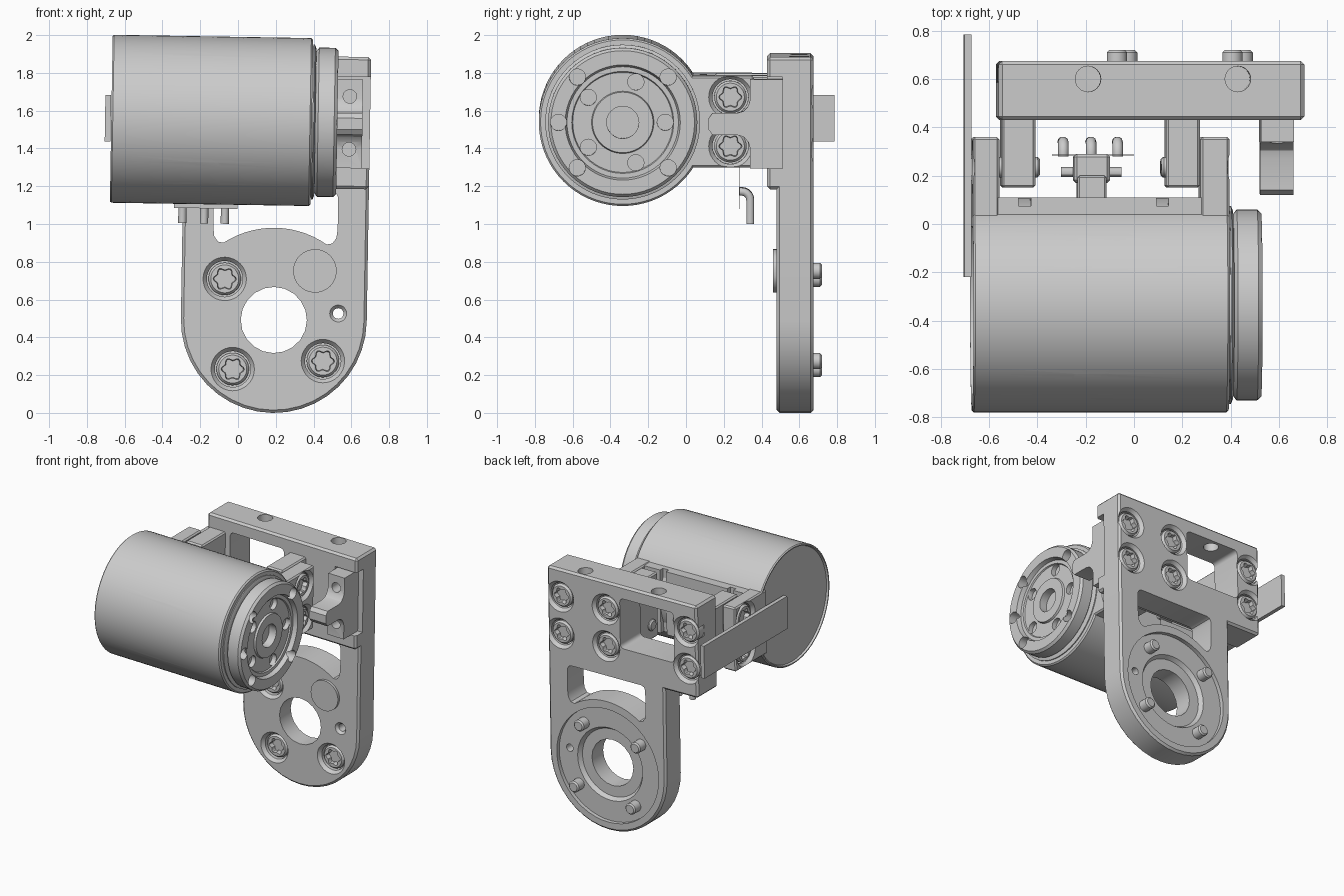
import bpy, bmesh, math
from math import sin, cos, pi, radians
from mathutils import Matrix, Vector

if "Cube" in bpy.data.objects:
    bpy.data.objects.remove(bpy.data.objects["Cube"])

def frame(ex, ey, ez, o=(0, 0, 0)):
    m = Matrix((ex, ey, ez)).transposed().to_4x4()
    m.translation = Vector(o)
    return m

# local z axis of each frame: X = right, F = towards front, B = towards back, L = left
def X(o=(0, 0, 0)): return frame((0, 1, 0), (0, 0, 1), (1, 0, 0), o)
def L(o=(0, 0, 0)): return frame((0, -1, 0), (0, 0, 1), (-1, 0, 0), o)
def F(o=(0, 0, 0)): return frame((1, 0, 0), (0, 0, 1), (0, -1, 0), o)
def B(o=(0, 0, 0)): return frame((-1, 0, 0), (0, 0, 1), (0, 1, 0), o)
def Z(o=(0, 0, 0)): return Matrix.Translation(o)

def finish(name, bm, m):
    bmesh.ops.recalc_face_normals(bm, faces=bm.faces)
    bm.transform(m)
    me = bpy.data.meshes.new(name)
    bm.to_mesh(me)
    bm.free()
    ob = bpy.data.objects.new(name, me)
    bpy.context.collection.objects.link(ob)
    return ob

def prism(name, pts, lo, hi, m, chamfer=0):
    bm = bmesh.new()
    f = bm.faces.new([bm.verts.new((p[0], p[1], lo)) for p in pts])
    ret = bmesh.ops.extrude_face_region(bm, geom=[f])
    bmesh.ops.translate(bm, vec=(0, 0, hi - lo),
                        verts=[v for v in ret['geom'] if isinstance(v, bmesh.types.BMVert)])
    bmesh.ops.recalc_face_normals(bm, faces=bm.faces)
    if chamfer:
        es = [e for e in bm.edges if e.calc_face_angle(0) > radians(50)]
        bmesh.ops.bevel(bm, geom=es, offset=chamfer, segments=1, affect='EDGES', profile=0.5)
    return finish(name, bm, m)

def rrect(x0, y0, x1, y1, r, n=4):
    out = []
    for k, (cx, cy) in enumerate(((x1 - r, y1 - r), (x0 + r, y1 - r), (x0 + r, y0 + r), (x1 - r, y0 + r))):
        out += [(cx + r * cos((k + i / n) * pi / 2), cy + r * sin((k + i / n) * pi / 2)) for i in range(n + 1)]
    return out

def box(name, a, b, chamfer=0):
    return prism(name, [(a[0], a[1]), (b[0], a[1]), (b[0], b[1]), (a[0], b[1])], a[2], b[2], Z(), chamfer)

def lathe(name, prof, m, n=32):
    """prof: (radius, height[, lobed]) points, from axis to axis"""
    bm = bmesh.new()
    rings = []
    for p in prof:
        k = 0.14 if len(p) > 2 else 0
        rings.append([bm.verts.new((p[0] * (1 + k * cos(6 * t)) * cos(t), p[0] * (1 + k * cos(6 * t)) * sin(t), p[1]))
                      for t in (2 * pi * i / n for i in range(n))])
    for a, b in zip(rings, rings[1:]):
        for i in range(n):
            bm.faces.new((a[i], a[(i + 1) % n], b[(i + 1) % n], b[i]))
    bmesh.ops.remove_doubles(bm, verts=bm.verts, dist=1e-5)
    return finish(name, bm, m)

def rod(name, r, lo, hi, m, n=24):
    return lathe(name, [(0, lo), (r, lo), (r, hi), (0, hi)], m, n)

def boolean(ob, tools, op='DIFFERENCE'):
    for t in tools:
        t.hide_render = True
        md = ob.modifiers.new('bool', 'BOOLEAN')
        md.operation, md.object, md.solver = op, t, 'EXACT'
    bpy.context.view_layer.update()
    me = bpy.data.meshes.new_from_object(ob.evaluated_get(bpy.context.evaluated_depsgraph_get()))
    ob.modifiers.clear()
    ob.data = me
    for t in tools:
        bpy.data.objects.remove(t)

def screw(name, m, length):
    lathe(name, [(0, -length), (.032, -length), (.042, -length + .01), (.042, -.07), (.086, -.07), (.086, -.015),
                 (.074, 0), (.054, 0, 1), (.05, -.035, 1), (0, -.035)], m, 36)

def counterbore(m, depth=.07, r=.095):
    return lathe('cutter', [(0, .02), (r + .02, .02), (r + .02, 0), (r, -.025), (r, -depth), (0, -depth)], m)

# bracket: thick upper plate plus rounded lower plate
CX, CZ, R = .198, .495, .492
arc = lambda r, a, b, n: [(CX + r * cos(radians(a + (b - a) * i / n)), CZ + r * sin(radians(a + (b - a) * i / n)))
                          for i in range(n + 1)]
bracket = prism('bracket', [(-.575, 1.195), (.69, 1.195), (.69, 1.895), (-.575, 1.895)], -.675, -.43, F(), .015)
lower = prism('lower_plate', arc(R, 180, 360, 20) + [(.69, 1.5), (CX - R, 1.5)], -.675, -.48, F(), .015)
boolean(bracket, [lower], 'UNION')
opening = (arc(R - .004, 56, 124, 14) + [(-.105, .905), (-.125, .935), (-.13, .98), (-.13, 1.15), (-.12, 1.17), (-.1, 1.18),
           (.498, 1.18), (.518, 1.17), (.528, 1.15), (.528, .98), (.522, .935), (.502, .905)])
hub_screws = [(CX + .339 * cos(radians(51 + 90 * k)), CZ + .339 * sin(radians(51 + 90 * k))) for k in range(4)]
rear_screws = [(x, z) for x in (-.49, .195, .581) for z in (1.405, 1.685)]
cuts = [prism('cutter', opening, -.8, -.3, F()),
        prism('cutter', rrect(-.38, 1.42, .075, 1.8, .03), -.8, -.3, F()),
        box('cutter', (.505, .3, 1.305), (.8, .51, 1.79)),
        rod('cutter', .43, -.03, .1, B((CX, .675, CZ)), 48),
        lathe('cutter', [(0, .1), (.275, .1), (.275, -.03), (.255, -.06), (0, -.06)], B((CX, .675, CZ)), 40),
        rod('cutter', .175, -.3, .3, B((CX, .6, CZ)), 20),
        lathe('cutter', [(0, .02), (.045, .02), (.045, 0), (.028, -.02), (.028, -.3), (0, -.3)], F((.538, .48, .535)), 20)]
cuts += [rod('cutter', .053, -.2, .1, Z((x, .6, 1.895)), 24) for x in (-.205, .415)]
cuts += [counterbore(F((x, .48, z))) for x, z in hub_screws]
cuts += [counterbore(B((x, .675, z)), .09) for x, z in rear_screws]
boolean(bracket, cuts)
for x, z in hub_screws:
    screw('hub_screw', F((x, .505, z)), .215)
for x, z in rear_screws:
    screw('rear_screw', B((x, .66, z)), .23)

# tabs that join bracket and motor ears
for n, x in (('left', -.56), ('middle', .12)):
    box(n + '_tab', (x, .15, 1.305), (x + .14, .5, 1.79), .01)

# right clip with a finger flaring into its base
half = [(.12, .03), (.14, .0575), (.27, .0575), (.305, .068), (.33, .095), (.34, .13), (.34, .235), (.51, .235)]
clip_pts = [(y, 1.54 + z) for y, z in half] + [(y, 1.54 - z) for y, z in reversed(half)]
clip = prism('right_clip', clip_pts, .512, .65, X())
boolean(clip, [rod('cutter', .036, -.09, .1, F((.581, .34, z)), 20) for z in (1.405, 1.685)])

# motor housing with shallow rounded windows
MY, MZ, MR = -.335, 1.546, .4445
motor = lathe('motor_housing', [(0, -.665), (.425, -.665), (.43, -.68), (.438, -.68), (MR, -.672), (MR, .372), (.435, .382),
                                (.4, .382), (.4, .395), (.375, .395), (.375, .42), (0, .42)], X((0, MY, MZ)), 72)
wins = []
for a in (60, 140, 220, 300):
    t = radians(a)
    m = frame((1, 0, 0), (0, -sin(t), cos(t)), (0, cos(t), sin(t)), (0, MY, MZ))
    if a == 300:
        continue
    wins.append(prism('cutter', rrect(-.27, -.08, -.1, .08, .025), MR - .045, MR + .1, m))
boolean(motor, wins)

# output flange with recessed face, boss and bolt holes
flange = lathe('output_flange', [(0, .4), (.375, .4), (.395, .415), (.395, .5), (.38, .517), (.305, .517), (.295, .485),
                                 (.27, .485), (.265, .475), (.165, .475), (.16, .49), (.085, .49), (.085, .43), (0, .43)],
               X((0, MY, MZ)), 64)
holes = [(.34, a, .043) for a in (45, 135, 180, 225, 315)] + [(.225, 72 * k, .043) for k in range(5)]
boolean(flange, [rod('cutter', r, .44, .6, X((0, MY + d * cos(radians(a)), MZ + d * sin(radians(a)))), 20)
                 for d, a, r in holes])
lathe('flange_seal', [(0, .385), (.41, .385), (.41, .392), (.39, .4), (0, .4)], X((0, MY, MZ)), 64)

# motor ears, saddle and ear screws
for n, x0, x1, face in (('left', -.68, -.57, L), ('right', .262, .382, X)):
    ear = box(n + '_ear', (x0, -.02, 1.305), (x1, .36, 1.79), .01)
    xf = x0 if n == 'left' else x1
    boolean(ear, [counterbore(face((xf, .235, z)), .09) for z in (1.418, 1.678)])
    for z in (1.418, 1.678):
        screw(n + '_ear_screw', face((xf - (.01 if n == 'right' else -.01), .235, z)), .27)
saddle = [(-.6, 0), (.3, 0), (.3, .11), (.13, .11), (.13, .075), (.08, .075), (.08, .11),
          (-.44, .11), (-.44, .075), (-.49, .075), (-.49, .11), (-.6, .11)]
prism('motor_saddle', saddle, 1.305, 1.785, Z())

# wire connector, cross pin, thin tag and bent pins
box('connector_body', (-.245, 0, 1.42), (-.125, .2, 1.7), .008)
box('connector_head', (-.26, .17, 1.4), (-.11, .29, 1.68), .012)
rod('connector_cross_pin', .02, -.31, -.06, X((0, .215, 1.5)), 12)
box('connector_tag', (-.34, .284, 1.08), (-.005, .287, 1.3))
for x in (-.295, -.18, -.07):
    cu = bpy.data.curves.new('bent_pin', 'CURVE')
    cu.dimensions, cu.bevel_depth, cu.bevel_resolution, cu.use_fill_caps = '3D', .022, 3, True
    path = [(.28, 1.17)] + [(.295 + .045 * sin(i * pi / 10), 1.125 + .045 * cos(i * pi / 10)) for i in range(6)] + [(.34, 1.0)]
    s = cu.splines.new('POLY')
    s.points.add(len(path) - 1)
    for p, (y, z) in zip(s.points, path):
        p.co = (x, y, z, 1)
    bpy.context.collection.objects.link(bpy.data.objects.new('bent_pin', cu))

# flat strap on the left end
box('left_strap', (-.713, -.22, 1.425), (-.683, .785, 1.672))

# slight tilt of the whole assembly, and smooth shading with sharp edges
tilt = Z((0, 0, 1)) @ Matrix.Rotation(radians(.95), 4, 'Y') @ Z((0, 0, -1))
for ob in bpy.context.collection.objects:
    ob.matrix_world = tilt
    if ob.type == 'MESH':
        ob.data.shade_smooth()
        ob.data.set_sharp_from_angle(angle=radians(30))
